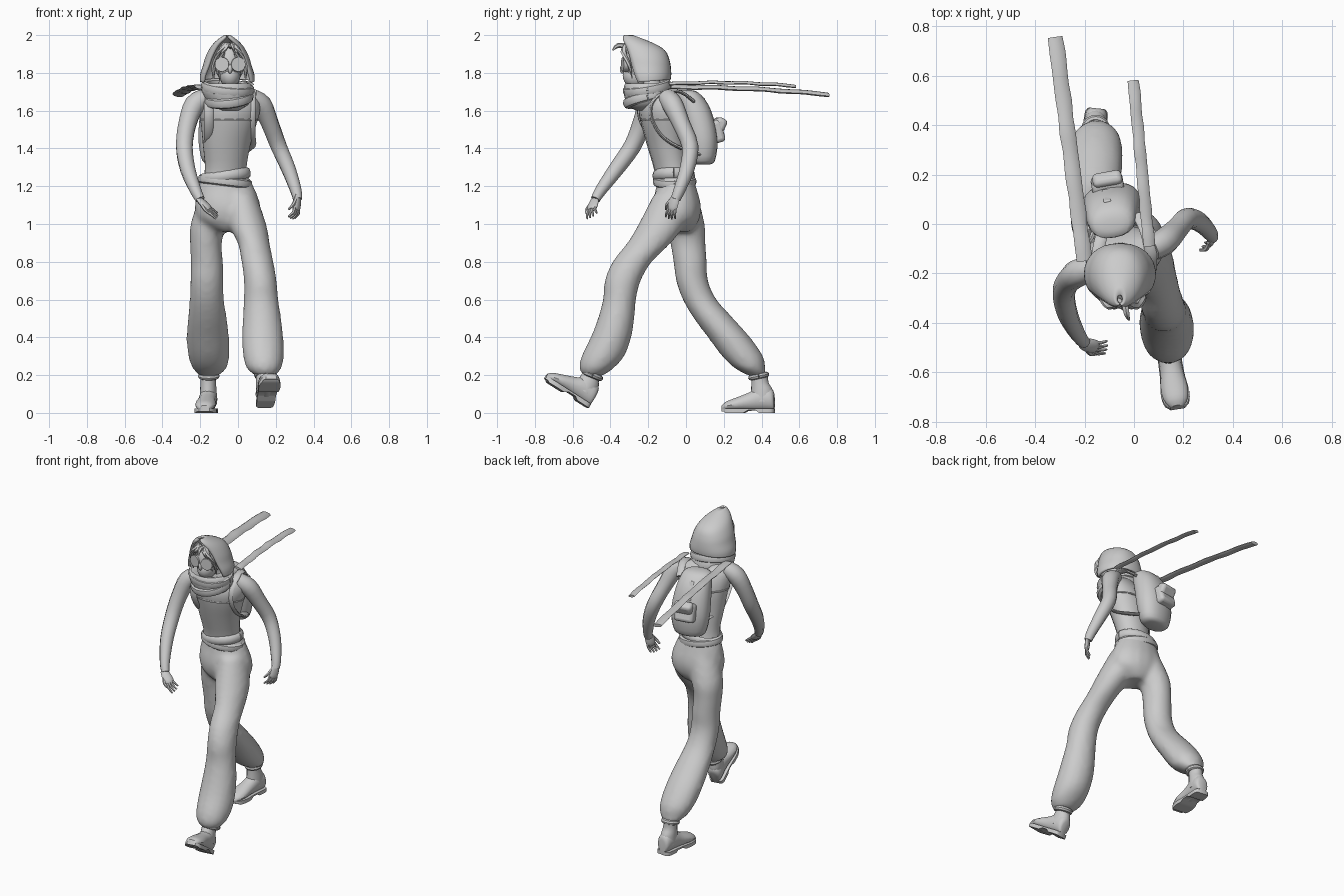
import bpy, bmesh
from math import sin, cos, pi, radians, copysign
from mathutils import Vector, Matrix

if "Cube" in bpy.data.objects:
    bpy.data.objects.remove(bpy.data.objects["Cube"])


def spline(rows, n=3):
    """Catmull-Rom interpolation of equally long number tuples."""
    out = []
    for i in range(len(rows) - 1):
        a, b, c, d = rows[max(i - 1, 0)], rows[i], rows[i + 1], rows[min(i + 2, len(rows) - 1)]
        for k in range(n):
            t = k / n
            out.append([0.5 * (2 * q + (r - p) * t + (2 * p - 5 * q + 4 * r - s) * t * t
                               + (3 * q - p - 3 * r + s) * t ** 3) for p, q, r, s in zip(a, b, c, d)])
    return out + [list(rows[-1])]


def skin(name, rings, closed=True, caps=True, matrix=None):
    """Mesh from a list of equally long point rings."""
    bm = bmesh.new()
    vs = [[bm.verts.new(p) for p in r] for r in rings]
    n = len(vs[0])
    for a, b in zip(vs, vs[1:]):
        for i in range(n if closed else n - 1):
            j = (i + 1) % n
            bm.faces.new((a[i], a[j], b[j], b[i]))
    if caps:
        bm.faces.new(vs[0])
        bm.faces.new(vs[-1])
    bmesh.ops.recalc_face_normals(bm, faces=bm.faces)
    me = bpy.data.meshes.new(name)
    bm.to_mesh(me)
    bm.free()
    ob = bpy.data.objects.new(name, me)
    bpy.context.collection.objects.link(ob)
    if matrix:
        ob.matrix_world = matrix
    return ob


def loft(name, rows, yaw=0, power=1.0, sides=16):
    """Horizontal elliptic sections: (x, y, z, rx, ry)."""
    rings, rot = [], Matrix.Rotation(radians(yaw), 3, 'Z')
    for x, y, z, rx, ry in spline(rows):
        ring = []
        for i in range(sides):
            c, s = cos(2 * pi * i / sides), sin(2 * pi * i / sides)
            v = Vector((rx * copysign(abs(c) ** power, c), ry * copysign(abs(s) ** power, s), 0))
            ring.append(Vector((x, y, z)) + rot @ v)
        rings.append(ring)
    return skin(name, rings)


def tube(name, rows, flat=1.0, ref=(0, 0, 1), sides=10, n=3):
    """Round or flattened tube along (x, y, z, radius)."""
    rows = spline(rows, n)
    pts, rings = [Vector(r[:3]) for r in rows], []
    for i, p in enumerate(pts):
        t = (pts[min(i + 1, len(pts) - 1)] - pts[max(i - 1, 0)]).normalized()
        u = t.cross(Vector(ref)).normalized()
        v = t.cross(u)
        rings.append([p + rows[i][3] * (u * cos(2 * pi * k / sides) + v * flat * sin(2 * pi * k / sides))
                      for k in range(sides)])
    return skin(name, rings)


def band(name, c, rx, ry, r, tilt_x=0, tilt_y=0, yaw=0, flat=1.0):
    """Closed elliptic roll of cloth."""
    rot = Matrix.Rotation(radians(yaw), 3, 'Z') @ Matrix.Rotation(radians(tilt_y), 3, 'Y') @ Matrix.Rotation(radians(tilt_x), 3, 'X')
    pts = [Vector(c) + rot @ Vector((rx * cos(a), ry * sin(a), 0)) for a in [2 * pi * i / 20 for i in range(21)]]
    return tube(name, [(*p, r) for p in pts], flat, rot @ Vector((0, 0, 1)), 8, 1)


def ball(name, c, s):
    bpy.ops.mesh.primitive_uv_sphere_add(segments=16, ring_count=12, radius=1, location=c)
    ob = bpy.context.object
    ob.name, ob.scale = name, s


def block(name, c, s, rot=(0, 0, 0), bevel=0.02):
    bpy.ops.mesh.primitive_cube_add(size=1, location=c, rotation=[radians(a) for a in rot])
    ob = bpy.context.object
    ob.name, ob.scale = name, s
    bpy.ops.object.transform_apply(location=False, rotation=False, scale=True)
    m = ob.modifiers.new("bevel", 'BEVEL')
    m.width, m.segments = bevel, 3


# Trousers: hips, forward leg and trailing leg fused into one cloth
parts = [
    loft("trousers", [(-.07, -.06, 1.26, .12, .095), (-.065, -.052, 1.2, .148, .105), (-.055, -.05, 1.1, .175, .13),
         (-.05, -.05, 1.02, .16, .12), (-.045, -.05, .96, .07, .08)]),
    loft("forward_leg", [(.015, -.07, 1.16, .08, .1), (.05, -.13, 1.0, .1, .122), (.083, -.195, .9, .085, .117),
         (.103, -.285, .8, .085, .105), (.118, -.335, .7, .087, .096), (.122, -.352, .6, .092, .088),
         (.127, -.37, .5, .102, .097), (.13, -.397, .4, .11, .108), (.135, -.44, .3, .108, .114),
         (.138, -.475, .235, .092, .09), (.145, -.492, .195, .05, .05)]),
    loft("trailing_leg", [(-.1, -.03, 1.16, .1, .09), (-.155, 0, 1.0, .097, .1), (-.17, .01, .9, .085, .094),
         (-.165, .022, .8, .086, .089), (-.165, .032, .7, .088, .085), (-.165, .072, .6, .091, .09),
         (-.162, .146, .5, .104, .105), (-.16, .228, .4, .113, .112), (-.155, .3, .3, .109, .109),
         (-.15, .34, .235, .09, .08), (-.155, .38, .195, .05, .045)])]
bpy.ops.object.select_all(action='DESELECT')
for ob in parts:
    ob.select_set(True)
bpy.context.view_layer.objects.active = parts[0]
bpy.ops.object.join()
m = parts[0].modifiers.new("fuse", 'REMESH')
m.mode, m.voxel_size = 'VOXEL', .016
m = parts[0].modifiers.new("soften", 'SMOOTH')
m.factor, m.iterations = .5, 5
bpy.ops.object.modifier_apply(modifier="fuse")
bpy.ops.object.modifier_apply(modifier="soften")
band("forward_trouser_cuff", (.145, -.494, .2), .045, .042, .016, tilt_x=-22)
band("trailing_trouser_cuff", (-.155, .385, .195), .043, .042, .015, tilt_x=12)


# Boots: (y, half width, height) sections from heel to toe
def boot(name, loc, pitch, yaw):
    m = Matrix.Translation(loc) @ Matrix.Rotation(radians(yaw), 4, 'Z') @ Matrix.Rotation(radians(pitch), 4, 'X')
    rings, sole = [], []
    for y, w, h in spline([(.076, .028, .1), (.06, .043, .13), (.0, .046, .14), (-.06, .048, .108),
                           (-.13, .055, .08), (-.18, .045, .06), (-.203, .025, .04)]):
        rings.append([(w * cos(a), y, .01 + (h - .01) * (.5 + .5 * sin(a)))
                      for a in [2 * pi * i / 14 for i in range(14)]])
        w, lift = w + .003, .014 if -.075 < y < 0 else .008 if y < -.18 else 0
        sole.append([(w, y, lift), (w, y, .024), (-w, y, .024), (-w, y, lift)])
    skin(name, rings, matrix=m)
    skin(name + "_sole", sole, matrix=m)
    loft(name + "_shaft", [(0, .012, .06, .046, .064), (0, .01, .12, .044, .058), (0, .0, .16, .041, .046),
                           (0, -.003, .205, .041, .044)]).matrix_world = m


boot("forward_boot", (.15, -.583, .066), -32, 9)
boot("trailing_boot", (-.158, .392, 0), 0, -6)

# Torso and belt
loft("shirt_torso", [(-.07, -.065, 1.22, .12, .09), (-.065, -.08, 1.3, .113, .09), (-.06, -.105, 1.42, .13, .1),
     (-.05, -.12, 1.52, .15, .112), (-.045, -.135, 1.6, .168, .108), (-.048, -.145, 1.66, .16, .085),
     (-.05, -.16, 1.7, .1, .07), (-.05, -.185, 1.74, .055, .055), (-.05, -.2, 1.8, .05, .05)], yaw=16)
band("belt_upper", (-.068, -.065, 1.255), .123, .099, .014, tilt_y=-8, flat=2)
band("belt_lower", (-.068, -.06, 1.225), .132, .103, .013, tilt_y=7, flat=1.8)
band("chest_seam", (-.048, -.124, 1.55), .155, .111, .006, yaw=16)

# Arms
tube("forward_arm", [(-.17, -.18, 1.67, .05), (-.23, -.2, 1.63, .056), (-.268, -.235, 1.53, .049),
     (-.284, -.285, 1.41, .046), (-.266, -.37, 1.29, .041), (-.225, -.45, 1.18, .031), (-.2, -.48, 1.13, .025)], ref=(1, 0, 0))
tube("trailing_arm", [(.07, -.1, 1.67, .05), (.125, -.07, 1.63, .055), (.17, -.025, 1.53, .047),
     (.216, .022, 1.41, .044), (.268, .005, 1.29, .039), (.306, -.035, 1.18, .031), (.316, -.055, 1.13, .025)], ref=(1, 0, 0))


# Hands: palm, four fingers and thumb
def hand(name, wrist, direction, across, curl):
    w, d, a, c = Vector(wrist), Vector(direction).normalized(), Vector(across).normalized(), Vector(curl)
    n = d.cross(a)
    tube(name + "_palm", [(*(w + d * s), r) for s, r in ((-.015, .022), (.02, .03), (.055, .03), (.07, .022))],
         flat=.5, ref=n.cross(d).cross(d))
    for i in range(4):
        b = w + d * .06 + a * (i - 1.5) * .014
        tip = b + d * (.06 - .006 * abs(i - 1.3)) + a * (i - 1.5) * .006
        tube(f"{name}_finger_{i + 1}", [(*b, .0085), (*((b + tip) / 2), .008), (*(tip + c), .005)], ref=n, sides=6)
    b = w + d * .015 + a * .02
    tube(name + "_thumb", [(*b, .011), (*(b + d * .03 + a * .018), .009), (*(b + d * .055 + a * .02 + c), .006)], ref=n, sides=6)


hand("forward_hand", (-.2, -.485, 1.125), (.085, -.025, -.085), (-.1, -.8, -.5), (.01, .01, -.005))
hand("trailing_hand", (.317, -.058, 1.14), (-.015, -.03, -.11), (-.5, -.8, .1), (-.02, .005, 0))

# Head with round goggles and hair
ball("head", (-.045, -.24, 1.85), (.078, .098, .11))
ball("jaw_mask", (-.042, -.265, 1.785), (.055, .07, .065))
ball("nose", (-.042, -.336, 1.82), (.012, .014, .024))
for i, x in enumerate((-.083, -.001)):
    bpy.ops.mesh.primitive_cylinder_add(vertices=18, radius=.038, depth=.03, location=(x, -.322, 1.845),
                                        rotation=(pi / 2, 0, radians(-12 + 24 * i)))
    bpy.context.object.name = f"goggle_{i + 1}"
for i, s in enumerate((-1, -.6, .6, 1)):
    tube(f"hair_lock_{i + 1}", [(-.045 + s * .02, -.31, 1.955, .018), (-.045 + s * .055, -.33, 1.91, .017),
         (-.045 + s * .082, -.3, 1.84, .014), (-.045 + s * .085, -.285, 1.77, .004)], flat=.6, sides=6)
tube("loose_hair", [(-.04, -.31, 1.94, .014), (-.03, -.36, 1.945, .013), (-.02, -.388, 1.92, .004)], ref=(1, 0, 0), sides=6)

# Hood: arcs open at the face and sloping to the back, (z, y, rx, ry, half opening, slope)
hood = []
for z, y, rx, ry, gap, k in spline([(1.745, -.2, .138, .112, 62, -.02), (1.79, -.203, .137, .118, 56, 0),
                                    (1.84, -.207, .123, .12, 50, .01), (1.89, -.212, .11, .117, 44, .02),
                                    (1.945, -.225, .084, .108, 34, .03), (1.977, -.255, .052, .078, 17, .025),
                                    (1.995, -.305, .012, .018, 5, 0)]):
    arc = [-pi / 2 + radians(gap) + (2 * pi - 2 * radians(gap)) * i / 22 for i in range(23)]
    hood.append([(-.057 + rx * copysign(abs(cos(a)) ** .85, cos(a)), y + ry * sin(a), z - k * (sin(a) + 1) / 2)
                 for a in arc])
ob = skin("hood", hood, closed=False, caps=False)
m = ob.modifiers.new("cloth", 'SOLIDIFY')
m.thickness, m.offset = .014, 0

# Scarf wrapped round the neck, with two trailing ends
loft("scarf_wrap", [(-.045, -.205, 1.6, .05, .06), (-.048, -.203, 1.63, .1, .105), (-.053, -.2, 1.67, .128, .125),
                    (-.056, -.205, 1.71, .138, .125), (-.056, -.21, 1.745, .12, .11), (-.056, -.2, 1.735, .08, .08)])
band("scarf_fold_upper", (-.055, -.205, 1.72), .125, .113, .018, tilt_x=10, tilt_y=6, flat=1.5)
band("scarf_fold_lower", (-.05, -.205, 1.665), .112, .11, .022, tilt_x=14, tilt_y=-6, flat=1.3)
for name, a, b, w in (("scarf_end_long", (-.2, -.15, 1.725), (-.318, .755, 1.685), .032),
                      ("scarf_end_short", (.062, -.09, 1.742), (-.003, .58, 1.73), .024)):
    a, b = Vector(a), Vector(b)
    tube(name, [(*(a.lerp(b, i / 14) + Vector((.001 * sin(i * 2.1), 0, .002 * sin(i * 1.7) + .012 * sin(pi * i / 14)))),
                 w * (1 + .06 * sin(i * 2.6))) for i in range(15)], flat=.36, ref=(.2, 0, 1), sides=8, n=2)

# Backpack with pocket, flap and shoulder straps
loft("backpack", [(-.09, .085, 1.315, .06, .04), (-.09, .085, 1.335, .1, .066), (-.09, .082, 1.43, .12, .083),
     (-.09, .066, 1.53, .118, .086), (-.09, .036, 1.63, .105, .082), (-.09, .005, 1.695, .085, .06),
     (-.09, 0, 1.71, .035, .02)], yaw=10, power=.88, sides=20)
block("backpack_pocket", (-.107, .158, 1.49), (.13, .065, .12), (16, 0, 10))
block("pocket_flap", (-.107, .175, 1.525), (.12, .06, .075), (-25, 0, 10))
block("top_flap_strap", (-.11, .105, 1.61), (.03, .03, .12), (24, 0, 10), .006)
for name, x in (("strap_forward_side", -.155), ("strap_trailing_side", .068)):
    dy = .29 * (x + .05)
    tube(name, [(x + (-.06 - x) * k, y + dy * (1 - k), z, .009) for y, z, k in (
        (.02, 1.65, .4), (-.06, 1.7, .15), (-.15, 1.695, 0), (-.21, 1.64, 0), (-.215, 1.56, 0),
        (-.165, 1.47, 0), (-.08, 1.41, 0), (.05, 1.37, .5))], flat=2.7, ref=(1, 0, 0), sides=8)

# Smooth shading with crisp creases
bpy.ops.object.select_all(action='DESELECT')
for ob in bpy.context.scene.objects:
    ob.select_set(True)
    bpy.context.view_layer.objects.active = ob
bpy.ops.object.shade_smooth_by_angle(angle=radians(40))
